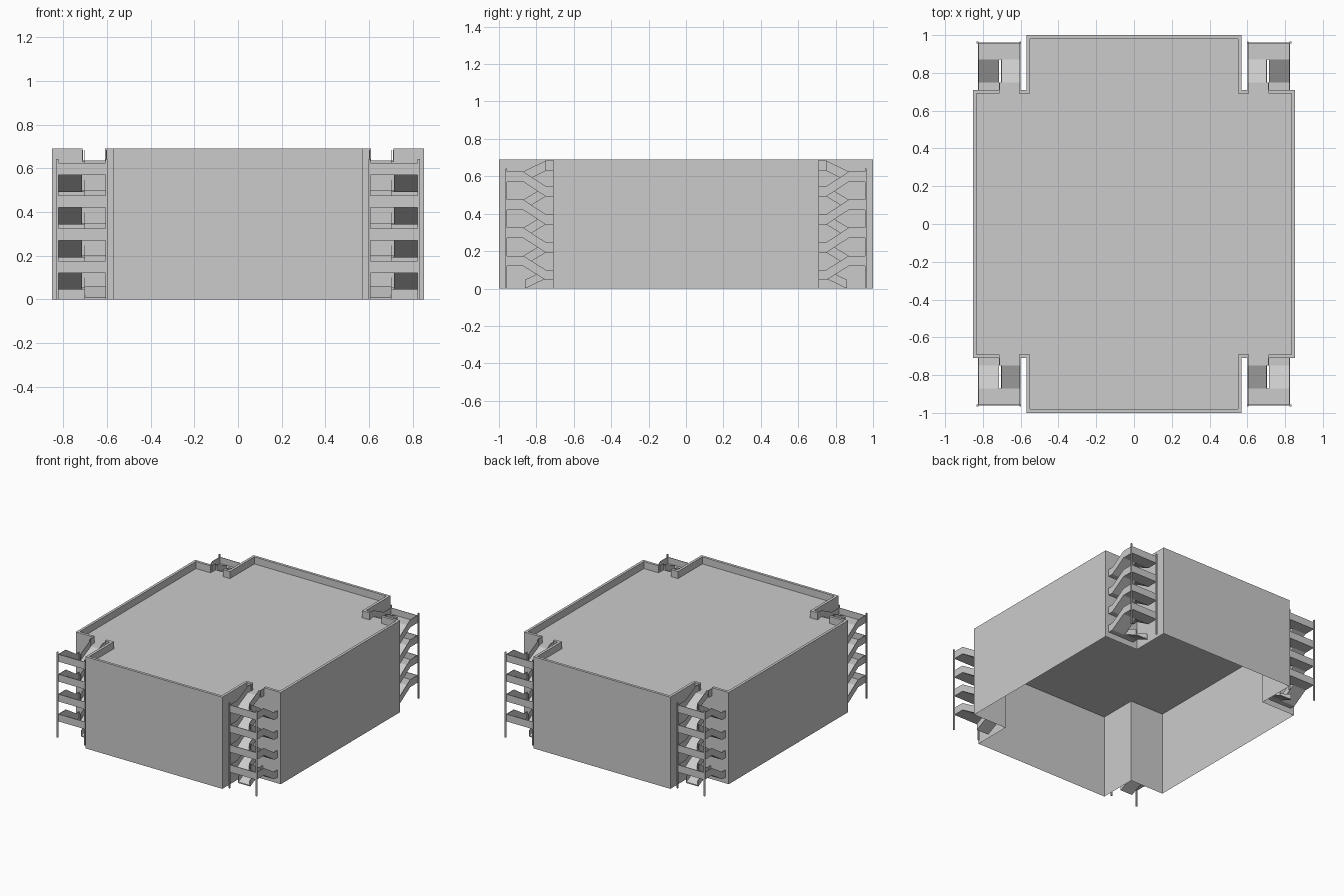
import bpy, bmesh

if "Cube" in bpy.data.objects:
    bpy.data.objects.remove(bpy.data.objects["Cube"])

# Single grey material
grey = bpy.data.materials.new("concrete_grey")
grey.use_nodes = True
COLOUR = (0.6, 0.6, 0.6, 1)
grey.diffuse_color = COLOUR
grey.node_tree.nodes["Principled BSDF"].inputs["Base Color"].default_value = COLOUR

TOP, ROOF = 0.69, 0.637
ARM_X, SIDE_X, NOTCH_Y, END_Y = 0.57, 0.853, 0.71, 1.0
GAP_IN, GAP_OUT, WALL = 0.61, 0.712, 0.02


def finish(name, bm, mirror=(False, False)):
    bmesh.ops.recalc_face_normals(bm, faces=bm.faces)
    mesh = bpy.data.meshes.new(name)
    bm.to_mesh(mesh)
    bm.free()
    mesh.materials.append(grey)
    obj = bpy.data.objects.new(name, mesh)
    bpy.context.collection.objects.link(obj)
    if any(mirror):
        mod = obj.modifiers.new("corner_mirror", 'MIRROR')
        mod.use_axis = (mirror[0], mirror[1], False)
        mod.use_mirror_merge = False
    return obj


def extrude(bm, points, vector):
    """Closed polygon pushed along a vector into a solid."""
    face = bm.faces.new([bm.verts.new(p) for p in points])
    made = bmesh.ops.extrude_face_region(bm, geom=[face], use_keep_orig=True)
    verts = [g for g in made["geom"] if isinstance(g, bmesh.types.BMVert)]
    bmesh.ops.translate(bm, verts=verts, vec=vector)
    return face


def band(bm, path, low, high, x0, x1):
    """Strip following a (y, z) path, between two height offsets."""
    outline = [(y, z + low) for y, z in path] + [(y, z + high) for y, z in reversed(path)]
    extrude(bm, [(x0, y, z) for y, z in outline], (x1 - x0, 0, 0))


# Cross-shaped hall, open underneath
quarter = [(SIDE_X, NOTCH_Y), (ARM_X, NOTCH_Y), (ARM_X, END_Y)]
half = quarter + [(-x, y) for x, y in reversed(quarter)]
plan = half + [(x, -y) for x, y in reversed(half)]
bm = bmesh.new()
floor = extrude(bm, [(x, y, 0) for x, y in plan], (0, 0, ROOF))
bm.faces.remove(floor)
finish("hall", bm)


# Parapets, with a gap at each stair head
def parapet(name, outer, inner, flip, mirror):
    def other(points):
        return [(x * flip[0], y * flip[1]) for x, y in reversed(points)]
    outline = outer + other(outer) + other(inner) + inner
    bm = bmesh.new()
    extrude(bm, [(x, y, ROOF) for x, y in outline], (0, 0, TOP - ROOF))
    finish(name, bm, mirror)


parapet("end_parapets",
        [(GAP_IN, NOTCH_Y), (ARM_X, NOTCH_Y), (ARM_X, END_Y)],
        [(ARM_X - WALL, END_Y - WALL), (ARM_X - WALL, NOTCH_Y - WALL), (GAP_IN, NOTCH_Y - WALL)],
        (-1, 1), (False, True))
parapet("side_parapets",
        [(GAP_OUT, NOTCH_Y), (SIDE_X, NOTCH_Y)],
        [(SIDE_X - WALL, NOTCH_Y - WALL), (GAP_OUT, NOTCH_Y - WALL)],
        (1, -1), (True, False))

# Switchback stair, built in one corner and mirrored to the others
IN, MID_IN, MID_OUT, OUT = 0.605, 0.704, 0.714, 0.825
Y_WALL, Y_LOW, Y_HIGH, Y_EDGE = NOTCH_Y, 0.75, 0.87, 0.96
RAIL, SLAB, THIN, STEP = 0.047, 0.008, 0.004, 0.15
wall_z = [0.053, 0.2, 0.35, 0.5, ROOF]
edge_z = [0.128 + STEP * i for i in range(4)]

landings, flights, rails = bmesh.new(), bmesh.new(), bmesh.new()


def run(start, end, x0, x1, side_x, centre_x):
    """Sloped flight with a centre rail and a full-length side rail."""
    slope = [start, end]
    band(flights, slope, -SLAB, 0, x0, x1)
    band(rails, slope, 0, RAIL, centre_x, centre_x + THIN)
    path = [(Y_WALL, start[1])] + slope + [(Y_EDGE, end[1])]
    band(rails, path, -SLAB, RAIL, side_x, side_x + THIN)


for i, z in enumerate(wall_z):
    last = i == len(wall_z) - 1
    band(landings, [(Y_WALL, z), (Y_LOW, z)], -SLAB, 0, IN, MID_OUT if last else OUT)
    # Inner flight climbs toward the wall
    if i:
        run((Y_LOW, z), (Y_HIGH, edge_z[i - 1]), IN, MID_IN, IN - THIN, MID_IN - THIN)
    # Outer flight climbs away from the wall
    if not last:
        run((Y_LOW, z), (Y_HIGH, edge_z[i]), MID_OUT, OUT, OUT - THIN, MID_OUT)

# Rail closing the stair head
band(rails, [(Y_WALL, ROOF), (Y_LOW, ROOF)], 0, RAIL, MID_OUT - THIN, MID_OUT)

# Bottom flight from the ground
foot = [(Y_LOW, wall_z[0]), (0.86, 0)]
band(flights, foot, 0, SLAB, IN, MID_IN)
for x in (IN - THIN, MID_IN - THIN):
    band(rails, [(Y_WALL, wall_z[0])] + foot, 0, RAIL, x, x + THIN)

# Outer landings with front panels
for z in edge_z:
    band(landings, [(Y_HIGH, z), (Y_EDGE, z)], -SLAB, 0, IN, OUT)
    band(rails, [(Y_EDGE - THIN, z), (Y_EDGE, z)], -SLAB, RAIL, IN, OUT)

finish("stair_landings", landings, (True, True))
finish("stair_flights", flights, (True, True))
finish("stair_rails", rails, (True, True))

# Corner posts
posts = bmesh.new()
for x in (IN - 0.008, OUT - 0.002):
    band(posts, [(Y_EDGE - 0.004, 0), (Y_EDGE + 0.006, 0)], 0, 0.643, x, x + 0.01)
finish("stair_posts", posts, (True, True))
